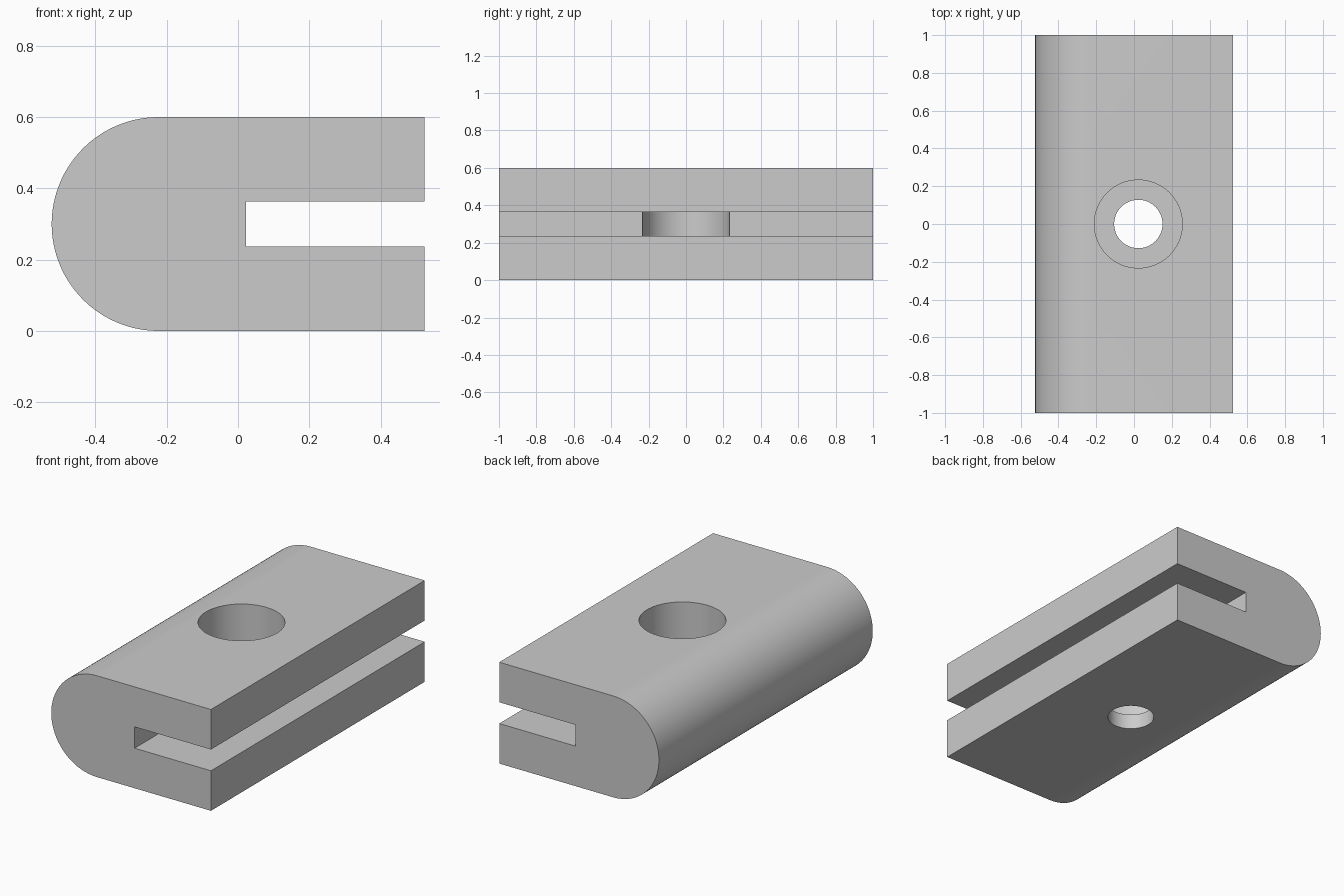
import bpy
import bmesh
from math import pi, sin, cos, radians

cube = bpy.data.objects.get("Cube")
if cube:
    bpy.data.objects.remove(cube, do_unlink=True)

HALF_W, HALF_L, HEIGHT = 0.523, 1.0, 0.6
RADIUS = HEIGHT / 2
SLOT_X, SLOT_LOW, SLOT_HIGH = 0.023, 0.237, 0.363
BORE_R, HOLE_R, BORE_FLOOR = 0.233, 0.128, 0.09

grey = bpy.data.materials.new("plain grey")
grey.use_nodes = True
colour = (0.6, 0.6, 0.6, 1)
grey.diffuse_color = colour
grey.node_tree.nodes["Principled BSDF"].inputs["Base Color"].default_value = colour


def extrude_profile(name, points):
    """Extrude an x-z outline along the whole length."""
    bm = bmesh.new()
    face = bm.faces.new([bm.verts.new((x, -HALF_L, z)) for x, z in points])
    extruded = bmesh.ops.extrude_face_region(bm, geom=[face])["geom"]
    verts = [v for v in extruded if isinstance(v, bmesh.types.BMVert)]
    bmesh.ops.translate(bm, verts=verts, vec=(0, 2 * HALF_L, 0))
    bmesh.ops.recalc_face_normals(bm, faces=bm.faces)
    mesh = bpy.data.meshes.new(name)
    bm.to_mesh(mesh)
    bm.free()
    obj = bpy.data.objects.new(name, mesh)
    bpy.context.collection.objects.link(obj)
    mesh.materials.append(grey)
    return obj


def cut_hole(target, radius, bottom, top):
    """Cut an upright round hole at the slot end."""
    bpy.ops.mesh.primitive_cylinder_add(
        vertices=96, radius=radius, depth=top - bottom,
        location=(SLOT_X, 0, (top + bottom) / 2))
    cutter = bpy.context.object
    cutter.name = "hole_cutter"
    cutter.hide_render = True
    cutter.data.materials.append(grey)
    mod = target.modifiers.new("hole", 'BOOLEAN')
    mod.operation = 'DIFFERENCE'
    mod.solver = 'EXACT'
    mod.object = cutter
    bpy.ops.object.select_all(action='DESELECT')
    target.select_set(True)
    bpy.context.view_layer.objects.active = target
    bpy.ops.object.modifier_apply(modifier=mod.name)
    bpy.data.objects.remove(cutter, do_unlink=True)


# Clamp body: rounded on one long side, slotted on the other
STEPS = 64
outline = [(RADIUS - HALF_W - RADIUS * sin(pi * i / STEPS),
            RADIUS + RADIUS * cos(pi * i / STEPS)) for i in range(STEPS + 1)]
outline += [(HALF_W, 0), (HALF_W, SLOT_LOW), (SLOT_X, SLOT_LOW),
            (SLOT_X, SLOT_HIGH), (HALF_W, SLOT_HIGH), (HALF_W, HEIGHT)]
body = extrude_profile("clamp_body", outline)

# Wide bore from the top, narrow hole through the floor
cut_hole(body, BORE_R, BORE_FLOOR, HEIGHT + 0.1)
cut_hole(body, HOLE_R, -0.1, BORE_FLOOR + 0.1)

bpy.ops.object.shade_smooth_by_angle(angle=radians(30))
